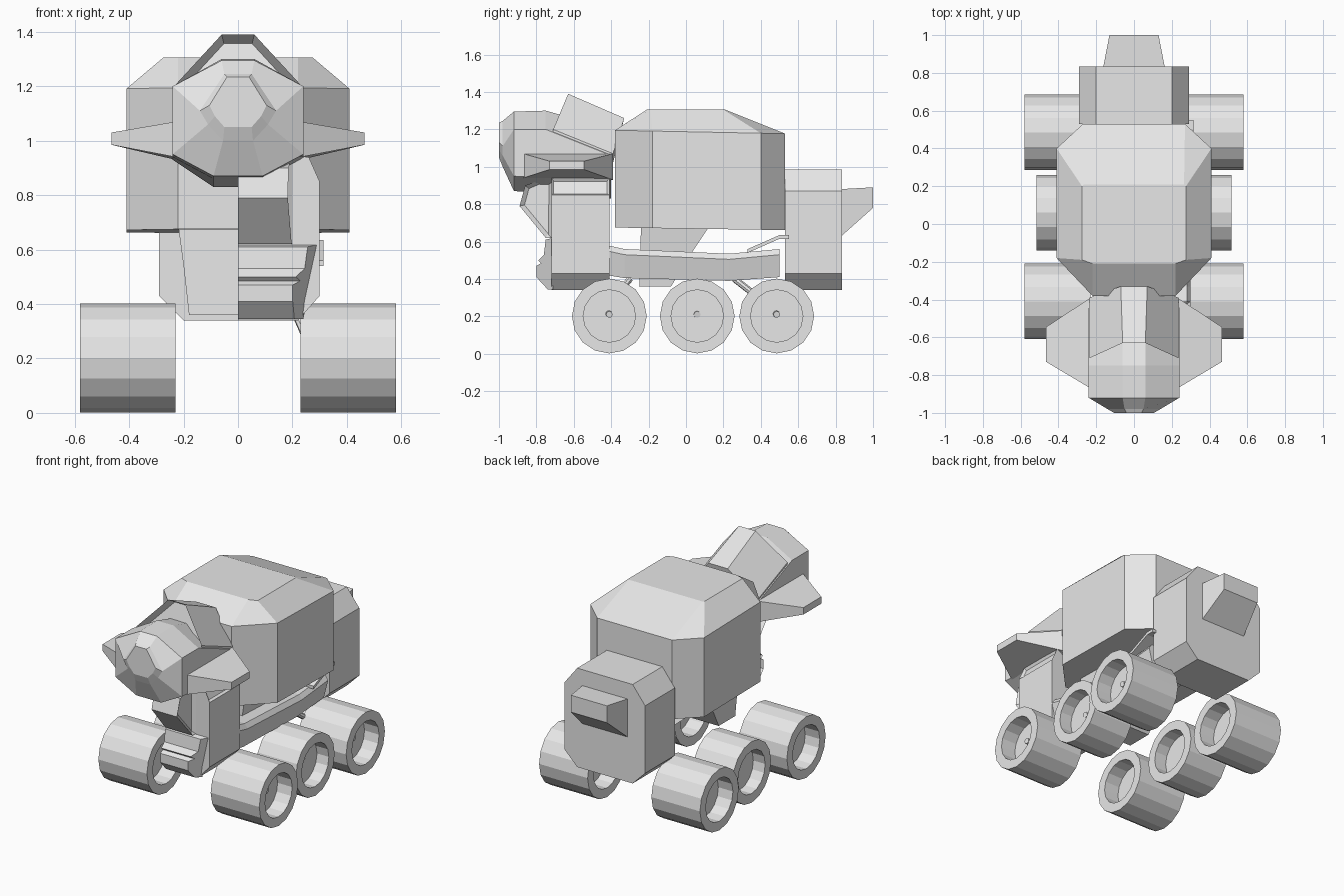
import bpy, bmesh, math
from mathutils import Vector

if "Cube" in bpy.data.objects:
    bpy.data.objects.remove(bpy.data.objects["Cube"])

grey = bpy.data.materials.new("light_grey")
grey.diffuse_color = (0.8, 0.8, 0.8, 1)
grey.use_nodes = True
grey.node_tree.nodes["Principled BSDF"].inputs["Base Color"].default_value = grey.diffuse_color


def finish(name, bm):
    me = bpy.data.meshes.new(name)
    bm.to_mesh(me)
    bm.free()
    me.materials.append(grey)
    ob = bpy.data.objects.new(name, me)
    bpy.context.collection.objects.link(ob)
    return ob


def loft(name, rings, inset=None, half=False):
    """Skin matching rings of 3D points; optional inset panel facing a
    direction (dir, thickness, depth); half leaves the x = 0 side open."""
    bm = bmesh.new()
    vs = [[bm.verts.new(p) for p in r] for r in rings]
    n = len(rings[0])
    for a, b in zip(vs, vs[1:]):
        for i in range(n):
            j = (i + 1) % n
            bm.faces.new((a[i], a[j], b[j], b[i]))
    bm.faces.new(vs[0])
    bm.faces.new(vs[-1])
    bmesh.ops.recalc_face_normals(bm, faces=bm.faces[:])
    if inset:
        d = Vector(inset[0]).normalized()
        bm.normal_update()
        f = max(bm.faces, key=lambda g: g.normal.dot(d))
        bmesh.ops.inset_individual(bm, faces=[f], thickness=inset[1], depth=inset[2])
    if half:
        open_side = [f for f in bm.faces if all(abs(v.co.x) < 1e-4 for v in f.verts)]
        bmesh.ops.delete(bm, geom=open_side, context='FACES')
    return finish(name, bm)


def sym(pts):
    """Mirror a right-hand half outline across x = 0."""
    return list(pts) + [(-p[0],) + tuple(p[1:]) for p in reversed(pts)]


def section(y, pts):
    return [(x, y, z) for x, z in pts]


# Mixer drum: chamfered plan, sloped roof
plan = [(0.22, -0.38), (0.41, -0.18), (0.41, 0.40), (0.27, 0.53)]
roof = [(0.22, -0.21), (0.275, -0.19), (0.275, 0.20), (0.265, 0.21)]
loft("drum", [
    sym([(x, y, 0.675 - 0.015 * (y + 0.38)) for x, y in plan]),
    sym([(x, y, 1.195 - 0.02 * (y + 0.38)) for x, y in plan]),
    sym([(x, y, 1.305) for x, y in roof])])

# Funnel under the drum
loft("drum_funnel", [
    [(-.22, -.24, .69), (.22, -.24, .69), (.22, .13, .69), (-.22, .13, .69)],
    [(-.20, -.245, .54), (.20, -.245, .54), (.20, .03, .54), (-.20, .03, .54)],
    [(-.18, -.25, .36), (.18, -.25, .36), (.18, -.08, .36), (-.18, -.08, .36)]])

# Rear engine housing and its tail box
octagon = sym([(0.2, 0.985), (0.29, 0.87), (0.29, 0.43), (0.2, 0.34)])
loft("rear_housing", [section(0.53, octagon), section(0.835, octagon)])
loft("tail_box", [
    section(0.82, sym([(0.165, 0.88), (0.165, 0.62)])),
    section(1.0, sym([(0.13, 0.89), (0.13, 0.78)]))])

# Front hopper with a narrow nose
loft("front_hopper", [
    section(-1.0, sym([(.04, 1.235), (.105, 1.13), (.085, 1.09), (.05, 1.05)])),
    section(-0.98, sym([(.05, 1.245), (.14, 1.11), (.11, 1.06), (.055, 1.0)])),
    section(-0.92, sym([(.06, 1.295), (.24, 1.2), (.24, .95), (.09, .87)])),
    section(-0.75, sym([(.06, 1.3), (.24, 1.2), (.24, .94), (.09, .86)])),
    section(-0.40, sym([(.06, 1.2), (.24, 1.06), (.24, .93), (.09, .83)]))])

# Raised scoop on top of the hopper
loft("hopper_scoop", [
    sym([(.06, -.63, 1.39), (.235, -.71, 1.2), (.235, -.73, 1.06)]),
    sym([(.07, -.33, 1.26), (.235, -.39, 1.07), (.235, -.395, 1.0)])],
    inset=((0, -1, 0.3), 0.02, -0.06))

# Side wings of the hopper
for s, side in ((1, "right"), (-1, "left")):
    loft("hopper_wing_" + side, [
        [(s * .23, -.87, .94), (s * .23, -.39, .93), (s * .23, -.39, 1.07), (s * .23, -.87, 1.07)],
        [(s * .465, -.73, .985), (s * .465, -.545, .985), (s * .465, -.545, 1.03), (s * .465, -.73, 1.03)]])

# Cab: only the right half exists, open along the middle
cab = [(0, .34), (.22, .34), (.3, .43), (.3, .85), (.26, .94), (0, .94)]
loft("cab_body", [section(-.72, cab), section(-.41, cab)],
     inset=((0.9, 0, 0.4), 0.018, -0.015), half=True)

glass = [(-.72, .95), (-.86, .90), (-.89, .79), (-.75, .62), (-.72, .62)]
loft("cab_windshield", [[(0, y, z) for y, z in glass],
                        [(0.2 + 0.1 * (y + .72), y, z) for y, z in glass]],
     inset=((1, 0, 0), 0.025, -0.02), half=True)

nose = [(-.71, .62), (-.75, .61), (-.76, .53), (-.79, .50), (-.775, .485),
        (-.80, .47), (-.80, .41), (-.74, .345), (-.71, .345)]
loft("cab_bumper", [[(0, y, z) for y, z in nose],
                    [(min(.3, .3 + 1.1 * (y + .71)) - (.06 if z < .36 else 0), y, z)
                     for y, z in nose]], half=True)

# Right half of the chassis with a lifted rear guard
rail = [(-.42, .42, .58), (-.33, .405, .56), (.23, .39, .535), (.5, .41, .56)]
loft("chassis_rail", [section(y, [(0, lo), (.27, lo), (.30, hi - .03), (.28, hi), (0, hi)])
                      for y, lo, hi in rail], half=True)
loft("rear_guard", [section(y, [(.2, z), (.315, z), (.315, z + .02), (.2, z + .02)])
                    for y, z in ((.33, .54), (.5, .615), (.55, .615))])


# Wheels: wide tyres recessed on both sides
def wheel(name, x0, x1, y, sides=16):
    d = (x1 - x0) * 0.3
    prof = [(x0 + d, .14), (x0, .14), (x0, .2), (x1, .2), (x1, .14), (x1 - d, .14)]
    if x0 < 0:
        prof = list(reversed(prof))
    loft(name, [[(x, y + r * math.sin(2 * math.pi * i / sides),
                  .202 + r * math.cos(2 * math.pi * i / sides)) for i in range(sides)]
                for x, r in prof])


# Axle struts, right side only
def strut(name, a, b, r=0.018):
    a, b = Vector(a), Vector(b)
    bm = bmesh.new()
    bmesh.ops.create_cone(bm, cap_ends=True, segments=8, radius1=r, radius2=r,
                          depth=(b - a).length)
    ob = finish(name, bm)
    ob.location = (a + b) / 2
    ob.rotation_mode = 'QUATERNION'
    ob.rotation_quaternion = (b - a).to_track_quat('Z', 'Y')


for label, y, outer, start in (("front", -.41, .58, -.30), ("middle", .06, .515, .06),
                               ("rear", .485, .58, .26)):
    wheel(label + "_wheel_right", .23, outer, y)
    wheel(label + "_wheel_left", -outer, -.23, y)
    strut(label + "_axle", (.2, start, .40), (.27, y - .02, .24))
    strut(label + "_axle_stub", (.26, y - .02, .24), (outer - .08, y, .21))
